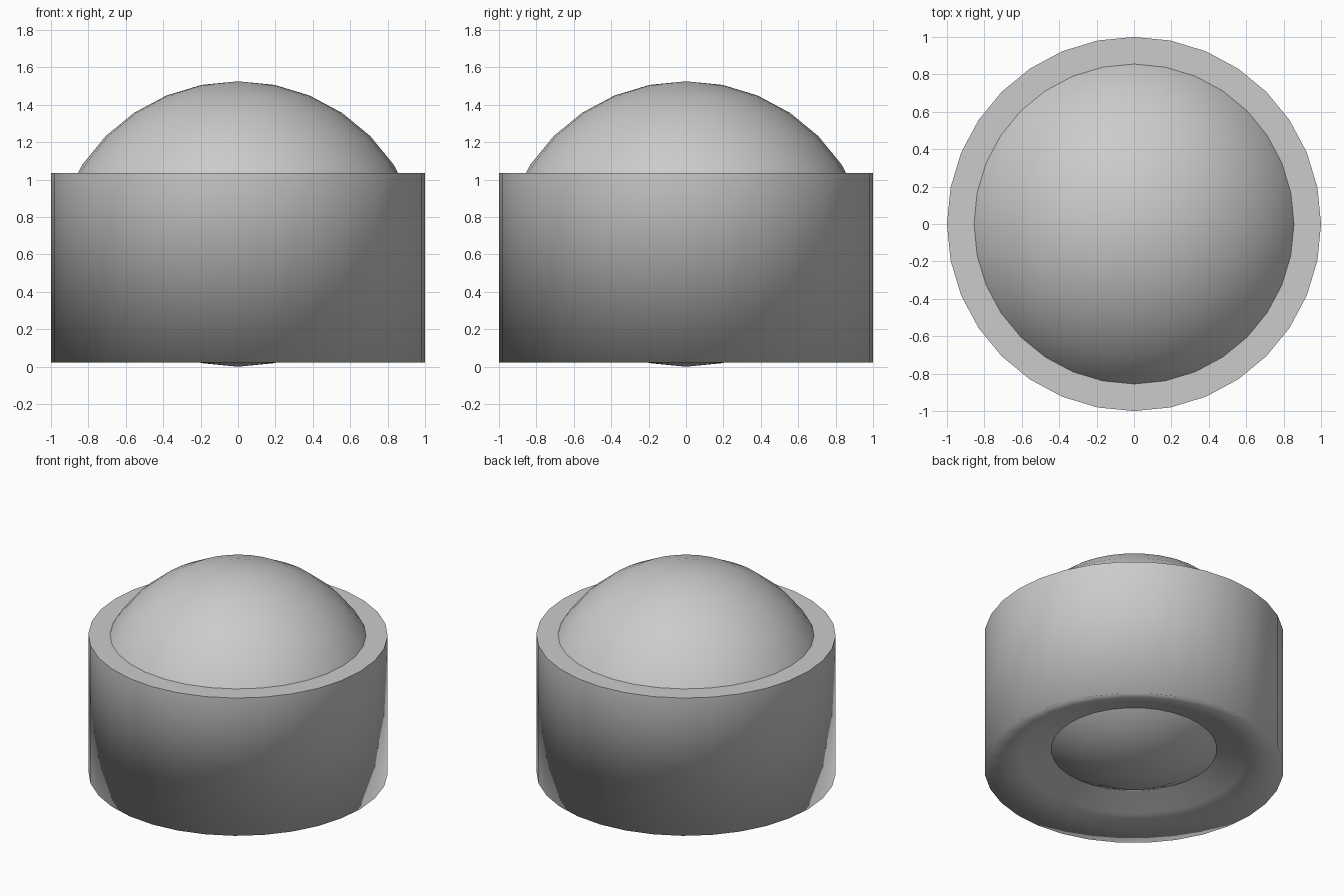
import bpy, bmesh, math

if "Cube" in bpy.data.objects:
    bpy.data.objects.remove(bpy.data.objects["Cube"])

SIDES = 32


def lathe(name, profile, flat_top=False):
    """Revolve (radius, z) points around z; a zero radius becomes a pole."""
    bm = bmesh.new()
    rings = []
    for r, z in profile:
        if r == 0:
            rings.append([bm.verts.new((0, 0, z))] * SIDES)
        else:
            rings.append([bm.verts.new((r * math.cos(2 * math.pi * i / SIDES),
                                        r * math.sin(2 * math.pi * i / SIDES), z))
                          for i in range(SIDES)])
    for low, high in zip(rings, rings[1:]):
        for i in range(SIDES):
            j = (i + 1) % SIDES
            loop = list(dict.fromkeys((low[i], low[j], high[j], high[i])))
            bm.faces.new(loop).smooth = True
    bmesh.ops.recalc_face_normals(bm, faces=bm.faces)
    if flat_top:
        top = max(v.co.z for v in bm.verts)
        for f in bm.faces:
            if all(v.co.z > top - 1e-4 for v in f.verts):
                f.smooth = False
    mesh = bpy.data.meshes.new(name)
    bm.to_mesh(mesh)
    bm.free()
    obj = bpy.data.objects.new(name, mesh)
    bpy.context.collection.objects.link(obj)
    return obj


# Cylindrical collar: flat rim on top, underside sloping up toward the middle
lathe("collar", [(0.50, 0.185), (0.75, 0.105), (1.0, 0.022), (1.0, 1.037),
                 (0.80, 1.037), (0.50, 0.185)], flat_top=True)

# Lens-shaped core: two unit-radius spherical caps meeting inside the collar
step = math.pi / 16
arc = [(math.sin(k * step), math.cos(k * step)) for k in range(7)]
arc[0] = (0, 1)
lower = [(r, 1.0 - c) for r, c in arc]
upper = [(r, 0.526 + c) for r, c in reversed(arc)]
lathe("dome_core", lower + [(0.971, 0.763)] + upper)
